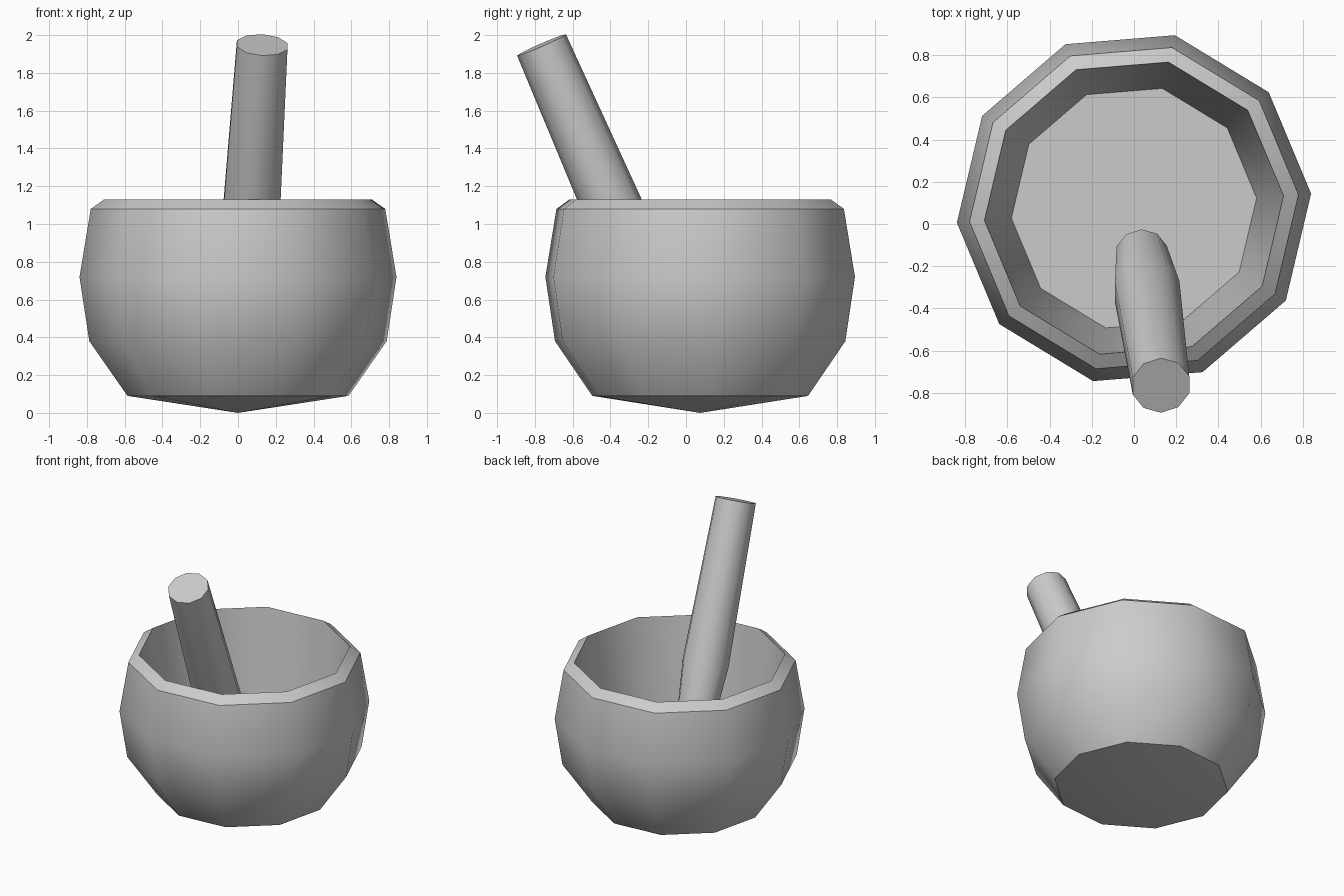
import bpy, bmesh, math
from mathutils import Vector

if "Cube" in bpy.data.objects:
    bpy.data.objects.remove(bpy.data.objects["Cube"])

SIDES = 10


def lathe(name, profile, origin, axis, phase):
    """Revolve (radius, distance along axis) points; radius 0 makes a pole."""
    origin, w = Vector(origin), Vector(axis).normalized()
    v = w.cross(Vector((1, 0, 0))).normalized()
    u = v.cross(w)
    bm = bmesh.new()
    rings = []
    for r, h in profile:
        n = 1 if r == 0 else SIDES
        ring = []
        for i in range(n):
            a = phase + 2 * math.pi * i / SIDES
            ring.append(bm.verts.new(origin + w * h + u * (r * math.cos(a)) + v * (r * math.sin(a))))
        rings.append(ring)
    for a, b in zip(rings, rings[1:]):
        for i in range(SIDES):
            j = (i + 1) % SIDES
            if len(a) == 1:
                bm.faces.new((a[0], b[j], b[i]))
            elif len(b) == 1:
                bm.faces.new((a[i], a[j], b[0]))
            else:
                bm.faces.new((a[i], a[j], b[j], b[i]))
    # close any open end with a flat cap
    for ring in (rings[0], rings[-1]):
        if len(ring) > 1:
            bm.faces.new(ring)
    bmesh.ops.recalc_face_normals(bm, faces=bm.faces)
    mesh = bpy.data.meshes.new(name)
    bm.to_mesh(mesh)
    bm.free()
    ob = bpy.data.objects.new(name, mesh)
    bpy.context.collection.objects.link(ob)
    bpy.ops.object.select_all(action='DESELECT')
    ob.select_set(True)
    bpy.context.view_layer.objects.active = ob
    bpy.ops.object.shade_smooth_by_angle(angle=math.radians(40))
    return ob


# Mortar bowl: pointed base, rounded outside, bevelled rim, tapering inside, floor
lathe("mortar_bowl",
      [(0, 0), (0.587, 0.09), (0.79, 0.38), (0.842, 0.72), (0.782, 1.08),
       (0.711, 1.13), (0.583, 0.10)],
      (0, 0.075, 0), (0, 0, 1), math.radians(-4.7 + 9.4))

# Pestle: leaning rod, slightly swollen towards the lower end
top, low = Vector((0.128, -0.765, 1.948)), Vector((0.036, -0.14, 0.52))
length = (top - low).length
lathe("pestle",
      [(0.125, 0), (0.161, 0.45), (0.141, length)],
      low, top - low, math.radians(18))
